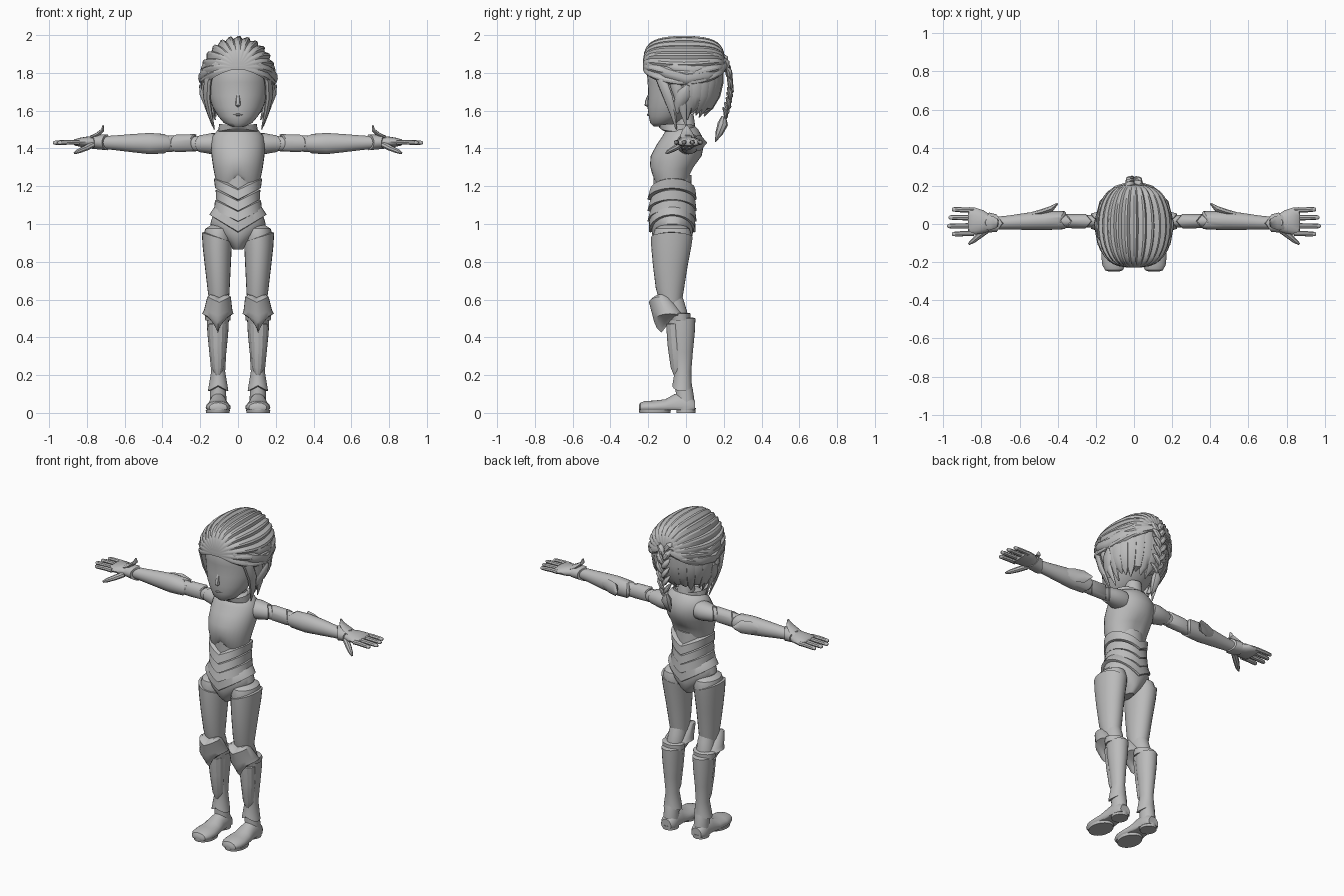
import bpy, bmesh, math
from mathutils import Vector

gray = bpy.data.materials.new("plain gray")
gray.diffuse_color = (0.5, 0.5, 0.5, 1)


def finish(name, bm, mirror=False, angle=40):
    bmesh.ops.recalc_face_normals(bm, faces=bm.faces)
    me = bpy.data.meshes.new(name)
    bm.to_mesh(me)
    bm.free()
    me.materials.append(gray)
    me.polygons.foreach_set("use_smooth", [True] * len(me.polygons))
    me.set_sharp_from_angle(angle=math.radians(angle))
    ob = bpy.data.objects.new(name, me)
    bpy.context.collection.objects.link(ob)
    if mirror:
        ob.modifiers.new("mirror", 'MIRROR').use_mirror_merge = False
    return ob


def skin(bm, rings):
    """Join rings of points into a closed skin with fan caps."""
    vs = [[bm.verts.new(p) for p in r] for r in rings]
    n = len(vs[0])
    for a, b in zip(vs, vs[1:]):
        for i in range(n):
            j = (i + 1) % n
            bm.faces.new((a[i], a[j], b[j], b[i]))
    for r in (vs[0], vs[-1]):
        c = bm.verts.new(sum((v.co for v in r), Vector()) / n)
        for i in range(n):
            bm.faces.new((r[i], r[(i + 1) % n], c))


def loft(name, rings, axis='Z', mirror=False, n=24, floor=None, angle=40):
    """Rings: position, centre a, centre b, radius a, radius b, chevron, tilt."""
    bm = bmesh.new()
    out = []
    for r in rings:
        s, ca, cb, ra, rb, dip, tilt = tuple(r) + (0,) * (7 - len(r))
        ring = []
        for i in range(n):
            t = 2 * math.pi * i / n
            a, b = ca + ra * math.cos(t), cb + rb * math.sin(t)
            c = s + dip * (abs(math.cos(t)) - 0.5) + tilt * math.cos(t)
            if axis == 'Z':
                p = [a, b, c]
            elif axis == 'X':
                p = [c, a, b]
            else:
                p = [a, c, b]
            if floor is not None:
                p[2] = max(floor, p[2])
            ring.append(Vector(p))
        out.append(ring)
    skin(bm, out)
    return finish(name, bm, mirror, angle)


def add_tube(bm, pts, center, n=8):
    """Flattened lock along points (x, y, z, width, thickness)."""
    P = [Vector(p[:3]) for p in pts]
    rings = []
    for i, p in enumerate(P):
        tan = (P[min(i + 1, len(P) - 1)] - P[max(i - 1, 0)]).normalized()
        side = tan.cross(p - Vector(center)).normalized()
        up = side.cross(tan)
        w, h = pts[i][3:]
        rings.append([p + side * w * math.cos(2 * math.pi * k / n)
                      + up * h * math.sin(2 * math.pi * k / n) for k in range(n)])
    skin(bm, rings)


def tubes(name, paths, center, mirror=False, n=8):
    bm = bmesh.new()
    for p in paths:
        add_tube(bm, p, center, n)
    return finish(name, bm, mirror)


# Head and neck
loft("head", [(1.515, 0, -.145, .03, .025), (1.535, 0, -.12, .075, .07), (1.57, 0, -.095, .105, .102),
              (1.62, 0, -.07, .135, .134), (1.68, 0, -.045, .155, .155), (1.75, 0, -.035, .165, .168),
              (1.83, 0, -.03, .165, .18), (1.9, 0, -.03, .13, .14), (1.95, 0, -.03, .06, .07)], n=32)
tubes("nose", [[(0, -.195, 1.69, .006, .004), (0, -.205, 1.65, .012, .012),
                (0, -.205, 1.632, .014, .015), (0, -.193, 1.618, .006, .004)]], (0, 0, 1.65))
tubes("lips", [[(-.03, -.19, 1.58, .003, .004), (0, -.2, 1.578, .007, .007), (.03, -.19, 1.58, .003, .004)]],
      (0, 0, 1.58))
loft("neck", [(1.38, 0, .01, .06, .055), (1.47, 0, .005, .05, .05), (1.58, 0, -.01, .048, .05)])
tubes("ears", [[(.145, -.05, 1.59, .012, .008), (.17, -.035, 1.64, .03, .014),
                (.19, -.01, 1.69, .036, .014), (.2, .01, 1.735, .008, .006)]], (0, -.03, 1.66), True)

# Swept-back hair: strand ridges running front to back
bm = bmesh.new()
strands, sub, steps = 15, 4, 18
grid = []
for j in range(steps + 1):
    phi = math.pi * (0.03 + 0.94 * j / steps)
    s, c = math.sin(phi) ** 0.65, math.cos(phi)
    row = []
    for i in range(strands * sub + 1):
        th = math.radians(-14 + 208 * i / (strands * sub))
        f = (i % sub) / (sub - 1)
        k = s * (0.93 + 0.08 * math.sin(math.pi * (0.15 + 0.7 * f)) - 0.03 * (i % sub == 0))
        row.append(bm.verts.new((.2 * k * math.cos(th), -.01 - .218 * c,
                                 1.78 + .045 * c * c + .215 * k * math.sin(th))))
    grid.append(row)
for a, b in zip(grid, grid[1:]):
    for i in range(len(a) - 1):
        bm.faces.new((a[i], a[i + 1], b[i + 1], b[i]))
for row in (grid[0], grid[-1]):
    bm.faces.new(row)
finish("swept_hair", bm, angle=30)

# Thick locks wrapping the sides of the head
tubes("side_bands", [
    [(.03, -.215, 1.86, .012, .01), (.11, -.19, 1.845, .025, .018), (.175, -.1, 1.80, .03, .018),
     (.193, 0, 1.77, .032, .018), (.165, .11, 1.785, .03, .018), (.09, .185, 1.82, .025, .018),
     (.01, .215, 1.85, .015, .012)],
    [(.12, -.17, 1.87, .012, .01), (.18, -.06, 1.83, .026, .014), (.185, .04, 1.815, .028, .014),
     (.13, .15, 1.84, .02, .014), (.03, .21, 1.87, .01, .01)]], (0, 0, 1.79), True)

# Locks hanging beside the face
tubes("temple_locks", [
    [(.125, -.175, 1.84, .015, .012), (.16, -.13, 1.76, .03, .016), (.165, -.095, 1.67, .028, .016),
     (.15, -.07, 1.59, .02, .012), (.125, -.05, 1.5, .003, .003)],
    [(.165, -.09, 1.82, .02, .012), (.18, -.05, 1.72, .03, .014), (.165, -.02, 1.62, .024, .012),
     (.135, 0, 1.52, .003, .003)]], (0, 0, 1.7), True)

# Strands hanging at the back
paths = []
for i in range(13):
    t = math.radians(2 + 176 * i / 12)
    cx, sy = math.cos(t), math.sin(t)
    zb = (1.55, 1.585, 1.565)[i % 3] + .02 * sy
    paths.append([(cx * r, .005 + sy * q, z, w, h) for r, q, z, w, h in (
        (.165, .175, 1.83, .03, .02), (.176, .172, 1.75, .036, .022),
        (.17, .155, 1.68, .036, .022), (.145, .125, 1.62, .026, .016), (.12, .09, zb, .003, .003))])
tubes("back_strands", paths, (0, 0, 1.72))

# Braid: overlapping lobes left and right of a hanging path
path = [Vector(p) for p in ((0, .205, 1.87), (0, .228, 1.80), (0, .236, 1.72), (0, .225, 1.64), (0, .2, 1.56))]
paths = []
for i in range(12):
    f = i / 12 * 4
    p = path[int(f)].lerp(path[int(f) + 1], f % 1)
    sx = 1 if i % 2 else -1
    w = .024 - .0008 * i
    paths.append([(sx * .04, p.y - .012, p.z + .03, .005, .005), (sx * .028, p.y, p.z + .01, w * .8, w * .75),
                  (sx * .01, p.y + .003, p.z - .018, w * .8, w * .75), (-sx * .008, p.y - .005, p.z - .04, .004, .004)])
paths.append([(0, .2, 1.57, .012, .012), (0, .195, 1.53, .03, .028), (0, .175, 1.48, .022, .02), (0, .155, 1.435, .002, .002)])
tubes("braid", paths, (0, 0, 1.7))

# Torso armour
loft("chest", [(1.21, 0, -.075, .105, .09, -.07), (1.24, 0, -.08, .112, .1, -.07), (1.3, 0, -.073, .13, .118, -.02),
               (1.36, 0, -.052, .14, .135), (1.42, 0, -.03, .143, .125), (1.465, 0, -.02, .135, .105),
               (1.5, 0, -.02, .105, .085), (1.515, 0, -.01, .06, .06)], n=32)
loft("collar", [(1.485, 0, -.03, .085, .075), (1.5, 0, -.045, .105, .095, -.02),
                (1.525, 0, -.05, .1, .098, .01), (1.505, 0, -.035, .07, .07)])
loft("waist", [(1.04, 0, -.07, .105, .1), (1.15, 0, -.07, .095, .1), (1.26, 0, -.072, .1, .1)])
for i, (z, r) in enumerate(((1.185, .116), (1.125, .112), (1.07, .122))):
    loft("waist_band_%d" % (i + 1), [(z - .03, 0, -.072, r - .01, .116, .06), (z - .025, 0, -.074, r + .005, .13, .06),
                                     (z + .025, 0, -.07, r + .012 - .006 * i, .12, .06),
                                     (z + .03, 0, -.07, r - .012, .105, .06)], n=32)

# Hips
loft("pelvis", [(.865, 0, -.07, .025, .06), (.9, 0, -.07, .055, .095), (.95, 0, -.072, .115, .108),
                (1.0, 0, -.072, .147, .11), (1.04, 0, -.072, .135, .108), (1.08, 0, -.072, .112, .105)], n=32)
loft("hip_skirt", [(1.0, 0, -.073, .145, .115, .09), (1.005, 0, -.073, .152, .124, .09),
                   (1.07, 0, -.073, .122, .12, .05), (1.085, 0, -.073, .1, .1, .05)], n=32)
loft("hip_joint", [(.87, .105, -.072, .065, .09), (.93, .108, -.072, .078, .105), (.975, .105, -.072, .068, .092),
                   (1.0, .1, -.072, .035, .05)], mirror=True)

# Legs
loft("thigh", [(.57, .1, -.08, .05, .055), (.66, .103, -.085, .059, .075), (.78, .107, -.083, .069, .092),
               (.88, .11, -.078, .077, .106), (.93, .112, -.075, .08, .11, 0, .025),
               (.932, .11, -.075, .068, .095, 0, .025)], mirror=True)
loft("knee", [(.46, .105, -.04, .05, .055), (.52, .103, -.05, .052, .06), (.58, .1, -.065, .05, .058),
              (.62, .1, -.075, .045, .055)], mirror=True)
loft("knee_guard", [(.45, .107, -.105, .018, .025, .05), (.48, .107, -.1, .055, .055, .06),
                    (.505, .107, -.085, .083, .085, .04), (.53, .105, -.095, .075, .082, .03),
                    (.6, .1, -.13, .062, .066, .03), (.612, .1, -.13, .045, .05, .03)], mirror=True)
loft("knee_strap", [(.49, .107, -.03, .066, .055), (.525, .107, -.035, .07, .06), (.53, .107, -.035, .055, .05)],
     mirror=True)
loft("shin", [(.13, .105, -.02, .054, .052, -.03), (.145, .105, -.02, .052, .05, -.03), (.22, .105, -.016, .037, .044),
              (.32, .107, -.018, .045, .054), (.42, .107, -.02, .055, .066), (.5, .107, -.02, .059, .07),
              (.505, .107, -.02, .045, .055)], mirror=True)
loft("shin_plate", [(.2, .106, -.045, .015, .02), (.24, .106, -.045, .032, .036), (.36, .108, -.052, .043, .046),
                    (.47, .108, -.06, .05, .045), (.475, .108, -.055, .035, .03)], mirror=True, n=12, angle=25)

# Boots
loft("ankle", [(.03, .105, -.005, .046, .052), (.08, .105, -.005, .043, .048), (.13, .105, -.01, .042, .045),
               (.17, .105, -.015, .038, .04)], mirror=True)
loft("boot", [(-.25, .105, .025, .025, .015), (-.242, .105, .028, .047, .026), (-.215, .105, .03, .061, .033),
              (-.17, .105, .03, .066, .035), (-.11, .105, .032, .06, .04), (-.06, .105, .035, .05, .065),
              (-.01, .105, .035, .048, .075), (.03, .105, .03, .046, .055), (.048, .105, .03, .034, .035)],
     axis='Y', mirror=True, floor=.014)
loft("sole", [(0, .107, -.165, .062, .082), (.016, .107, -.165, .064, .085)], mirror=True)
loft("heel", [(0, .105, 0, .046, .05), (.025, .105, 0, .046, .052)], mirror=True)

# Arms
loft("shoulder", [(.1, .01, 1.425, .06, .055), (.14, .012, 1.425, .062, .056), (.18, .014, 1.425, .05, .05, .02),
                  (.21, .015, 1.425, .04, .046, .03), (.212, .015, 1.425, .03, .036, .03)], axis='X', mirror=True)
loft("upper_arm", [(.17, .015, 1.425, .034, .042), (.25, .015, 1.425, .032, .038), (.33, .015, 1.425, .034, .042),
                   (.4, .015, 1.425, .036, .044)], axis='X', mirror=True)
loft("arm_plate", [(.235, .015, 1.43, .034, .042, .03), (.24, .015, 1.43, .038, .046, .03),
                   (.34, .015, 1.427, .037, .046, .03), (.345, .015, 1.427, .03, .04, .03)], axis='X', mirror=True)
loft("forearm", [(.37, .018, 1.425, .038, .044, -.03), (.38, .02, 1.425, .047, .052, -.03), (.47, .018, 1.426, .05, .056),
                 (.56, .014, 1.428, .045, .048), (.66, .008, 1.43, .036, .038), (.74, .004, 1.432, .032, .032)],
     axis='X', mirror=True)
tubes("elbow_guard", [[(.56, .045, 1.43, .02, .01), (.49, .06, 1.43, .042, .016), (.435, .078, 1.43, .04, .016),
                       (.4, .108, 1.43, .004, .004)]], (.45, 0, 1.43), True)
loft("cuff", [(.7, .004, 1.432, .036, .034, .03), (.705, .004, 1.432, .046, .042, .03),
              (.77, .008, 1.435, .052, .036, -.02), (.775, .008, 1.435, .04, .025, -.02)], axis='X', mirror=True)
tubes("cuff_fin", [[(.79, .01, 1.45, .04, .01), (.745, .006, 1.472, .036, .012),
                    (.718, .004, 1.495, .024, .01), (.712, .004, 1.523, .004, .004)]], (.7, 0, 1.3), True)

# Hands
loft("palm", [(.74, .005, 1.432, .035, .028), (.79, .012, 1.434, .06, .03), (.83, .015, 1.433, .07, .025),
              (.865, .016, 1.432, .072, .017), (.87, .016, 1.432, .06, .01)], axis='X', mirror=True, n=16)
paths = []
for y, tip in ((.073, .955), (.033, .972), (-.01, .98), (-.05, .955)):
    paths.append([(.84, y, 1.432, .014, .013), (.88, y, 1.433, .014, .013), (tip - .025, y * 1.04, 1.431, .013, .012),
                  (tip - .006, y * 1.05, 1.43, .011, .01), (tip, y * 1.05, 1.43, .005, .005)])
paths.append([(.77, -.03, 1.42, .018, .016), (.81, -.06, 1.4, .017, .015), (.845, -.09, 1.385, .013, .012),
              (.866, -.105, 1.375, .006, .006)])
tubes("fingers", paths, (.85, .01, 1.0), True)
